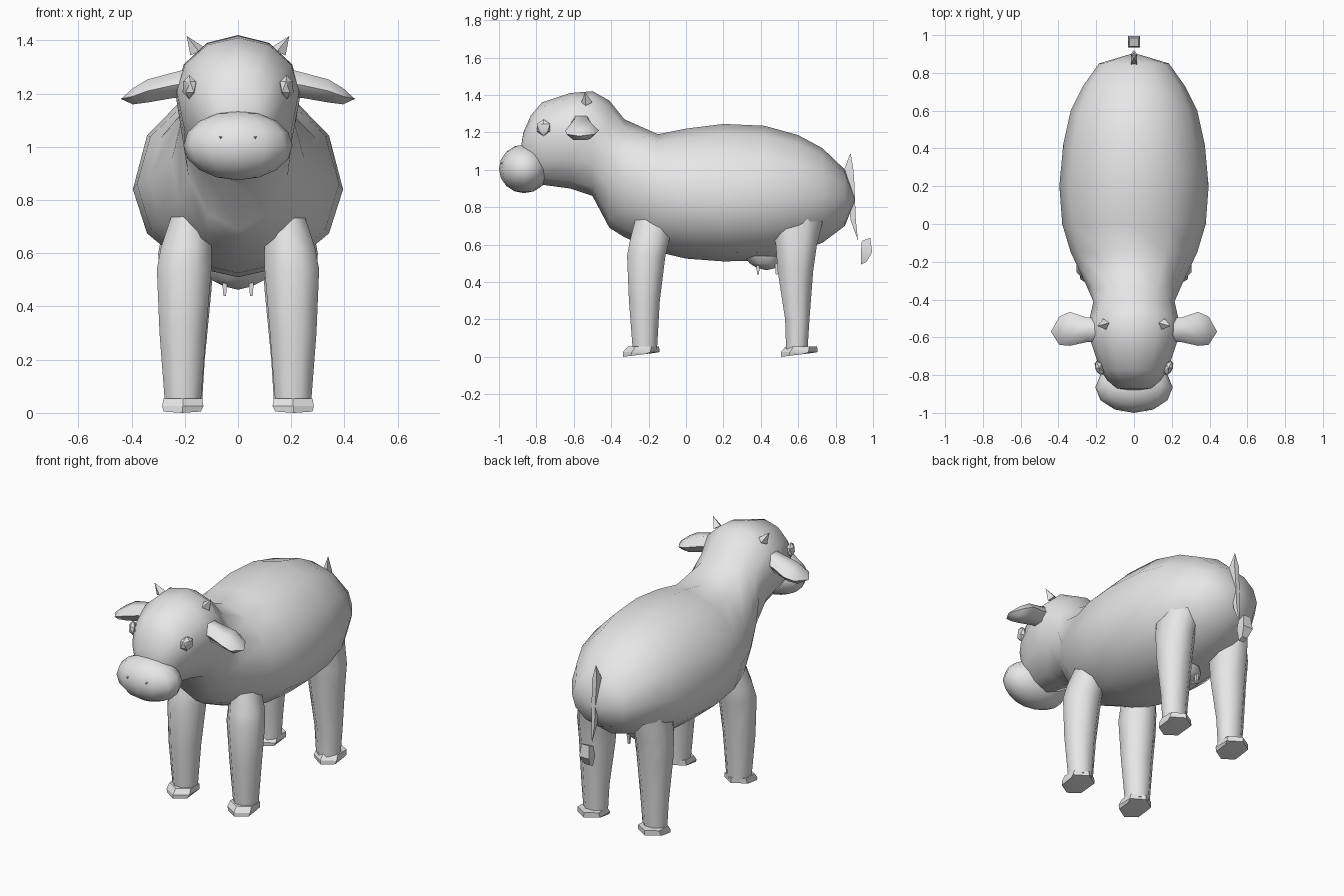
import bpy
import bmesh
from math import cos, sin, pi, radians
from mathutils import Vector

if "Cube" in bpy.data.objects:
    bpy.data.objects.remove(bpy.data.objects["Cube"])

grey = bpy.data.materials.new("plain grey")
grey.use_nodes = True
grey.diffuse_color = (0.8, 0.8, 0.8, 1)
grey.node_tree.nodes["Principled BSDF"].inputs["Base Color"].default_value = (0.8, 0.8, 0.8, 1)


def finish(bm, name, angle=60):
    bmesh.ops.recalc_face_normals(bm, faces=bm.faces)
    mesh = bpy.data.meshes.new(name)
    bm.to_mesh(mesh)
    bm.free()
    mesh.materials.append(grey)
    obj = bpy.data.objects.new(name, mesh)
    bpy.context.collection.objects.link(obj)
    bpy.ops.object.select_all(action='DESELECT')
    obj.select_set(True)
    bpy.context.view_layer.objects.active = obj
    bpy.ops.object.shade_smooth_by_angle(angle=radians(angle))
    return obj


def loft(name, rings, start=None, end=None, angle=60):
    """Skin a list of point rings; ends close on a pole or a flat cap."""
    bm = bmesh.new()
    loops = [[bm.verts.new(p) for p in ring] for ring in rings]
    n = len(loops[0])
    for a, b in zip(loops, loops[1:]):
        for i in range(n):
            j = (i + 1) % n
            bm.faces.new((a[i], a[j], b[j], b[i]))
    for ring, pole in ((loops[0], start), (loops[-1], end)):
        if pole is None:
            bm.faces.new(ring)
        else:
            tip = bm.verts.new(pole)
            for i in range(n):
                bm.faces.new((ring[i], ring[(i + 1) % n], tip))
    return finish(bm, name, angle)


def ring_y(y, low, high, half, wide, n=12):
    """Upright ring with its widest point at height wide."""
    pts = []
    for i in range(n):
        a = 2 * pi * i / n
        height = high - wide if sin(a) > 0 else wide - low
        pts.append((half * cos(a), y, wide + height * sin(a)))
    return pts


def ring_z(z, x0, x1, y0, y1, n=8, tilt=0.0):
    """Level ring between x and y limits; tilt lifts its rear side."""
    k = 1 / cos(pi / n)
    return [((x0 + x1) / 2 + k * (x1 - x0) / 2 * cos(2 * pi * (i + .5) / n),
             (y0 + y1) / 2 + k * (y1 - y0) / 2 * sin(2 * pi * (i + .5) / n),
             z + tilt * (1 + sin(2 * pi * (i + .5) / n)) / 2) for i in range(n)]


def flip(points, s):
    return [(s * x, y, z) for x, y, z in points]


def cone(name, base, tip, radius, n=4):
    base, tip = Vector(base), Vector(tip)
    turn = (tip - base).to_track_quat('Z', 'Y')
    ring = [base + turn @ Vector((radius * cos(2 * pi * i / n), radius * sin(2 * pi * i / n), 0))
            for i in range(n)]
    return loft(name, [ring], end=tip, angle=30)


# Body, neck and head in one skin: y, bottom, top, half width, widest height
body = [
    (-0.87, 1.0, 1.2, 0.09, 1.12),
    (-0.83, 0.95, 1.29, 0.14, 1.15),
    (-0.77, 0.92, 1.36, 0.18, 1.18),
    (-0.62, 0.9, 1.41, 0.23, 1.21),
    (-0.5, 0.86, 1.42, 0.235, 1.2),
    (-0.41, 0.69, 1.37, 0.215, 1.08),
    (-0.33, 0.64, 1.27, 0.25, 0.95),
    (-0.15, 0.56, 1.19, 0.335, 0.88),
    (0.0, 0.525, 1.22, 0.38, 0.86),
    (0.2, 0.51, 1.245, 0.395, 0.84),
    (0.42, 0.515, 1.235, 0.375, 0.85),
    (0.6, 0.56, 1.185, 0.335, 0.86),
    (0.73, 0.61, 1.115, 0.27, 0.86),
    (0.85, 0.7, 1.0, 0.185, 0.85),
]
loft("body", [ring_y(*b) for b in body], start=(0, -0.885, 1.1), end=(0, 0.905, 0.84))

# Muzzle
bm = bmesh.new()
bmesh.ops.create_uvsphere(bm, u_segments=12, v_segments=8, radius=1)
for v in bm.verts:
    x, y, z = v.co
    v.co = (0.205 * x, -0.865 + 0.135 * y, 1.005 + 0.13 * z)
finish(bm, "muzzle")

# Front and rear legs with hooves: height, inner x, outer x, front y, rear y
front = [(0.74, 0.1, 0.25, -0.27, -0.08), (0.62, 0.1, 0.29, -0.3, -0.09),
         (0.54, 0.1, 0.305, -0.315, -0.11), (0.3, 0.12, 0.295, -0.305, -0.14),
         (0.04, 0.14, 0.275, -0.285, -0.155)]
rear = [(0.76, 0.08, 0.27, 0.44, 0.74), (0.6, 0.09, 0.3, 0.48, 0.7),
        (0.46, 0.1, 0.295, 0.49, 0.68), (0.2, 0.125, 0.28, 0.53, 0.66),
        (0.04, 0.135, 0.27, 0.535, 0.65)]
for side, s in (("left", 1), ("right", -1)):
    for end, leg, shift in (("front", front, 0), ("rear", rear, 0.845)):
        loft(f"{side}_{end}_leg", [flip(ring_z(*r), s) for r in leg])
        hoof = [ring_z(0.055, 0.135, 0.28, -0.3 + shift, -0.155 + shift, 6),
                ring_z(0.025, 0.13, 0.285, -0.325 + shift, -0.155 + shift, 6),
                ring_z(0, 0.14, 0.28, -0.325 + shift, -0.185 + shift, 6, 0.02)]
        loft(f"{side}_{end}_hoof", [flip(r, s) for r in hoof], angle=30)

    # Ears: x, centre y, centre z, half depth, half height
    ear = []
    for x, y, z, dy, dz in ((0.17, -0.56, 1.245, 0.06, 0.06), (0.25, -0.56, 1.23, 0.065, 0.055),
                            (0.34, -0.555, 1.21, 0.09, 0.05), (0.395, -0.565, 1.19, 0.075, 0.035)):
        ear.append([(s * x, y + dy * cos(pi * i / 3), z + dz * sin(pi * i / 3)) for i in range(6)])
    loft(f"{side}_ear", ear, end=(s * 0.44, -0.57, 1.18))

    # Horns, nostrils and eyes
    cone(f"{side}_horn", (s * 0.155, -0.53, 1.36), (s * 0.193, -0.54, 1.417), 0.03)
    nose = [(s * 0.065 + dx, -0.94, 1.03 + dz) for dx, dz in ((-0.025, 0.022), (0.025, 0.022), (0, -0.025))]
    loft(f"{side}_nostril", [nose], end=(s * 0.065, -0.995, 1.035), angle=30)
    bm = bmesh.new()
    bmesh.ops.create_icosphere(bm, subdivisions=1, radius=1)
    for v in bm.verts:
        x, y, z = v.co
        v.co = (s * (0.183 + 0.026 * x - 0.012 * y * -1), -0.762 + 0.042 * y, 1.225 + 0.045 * z)
    finish(bm, f"{side}_eye", 30)

    # Teats
    for place, y in (("front", 0.385), ("rear", 0.485)):
        loft(f"{side}_{place}_teat", [ring_z(0.5, s * 0.05 - 0.01, s * 0.05 + 0.01, y - 0.01, y + 0.01, 4),
                                      ring_z(0.44, s * 0.05 - 0.005, s * 0.05 + 0.005, y - 0.005, y + 0.005, 4)])

# Udder
loft("udder", [ring_z(0.54, -0.11, 0.11, 0.31, 0.51), ring_z(0.5, -0.1, 0.1, 0.34, 0.5),
               ring_z(0.475, -0.05, 0.05, 0.38, 0.48)], end=(0, 0.43, 0.463))

# Tail and its tuft
tail = [(1.0, 0.016, 0.845, 0.895), (0.93, 0.014, 0.86, 0.9), (0.73, 0.01, 0.88, 0.908)]
loft("tail", [ring_z(z, -h, h, a, b, 4) for z, h, a, b in tail],
     start=(0, 0.88, 1.09), end=(0, 0.92, 0.62))
loft("tail_tuft", [ring_z(0.615, -0.025, 0.025, 0.94, 0.985, 4, 0.025),
                   ring_z(0.56, -0.033, 0.033, 0.935, 0.995, 4),
                   ring_z(0.49, -0.018, 0.018, 0.935, 0.965, 4, 0.02)], angle=30)
